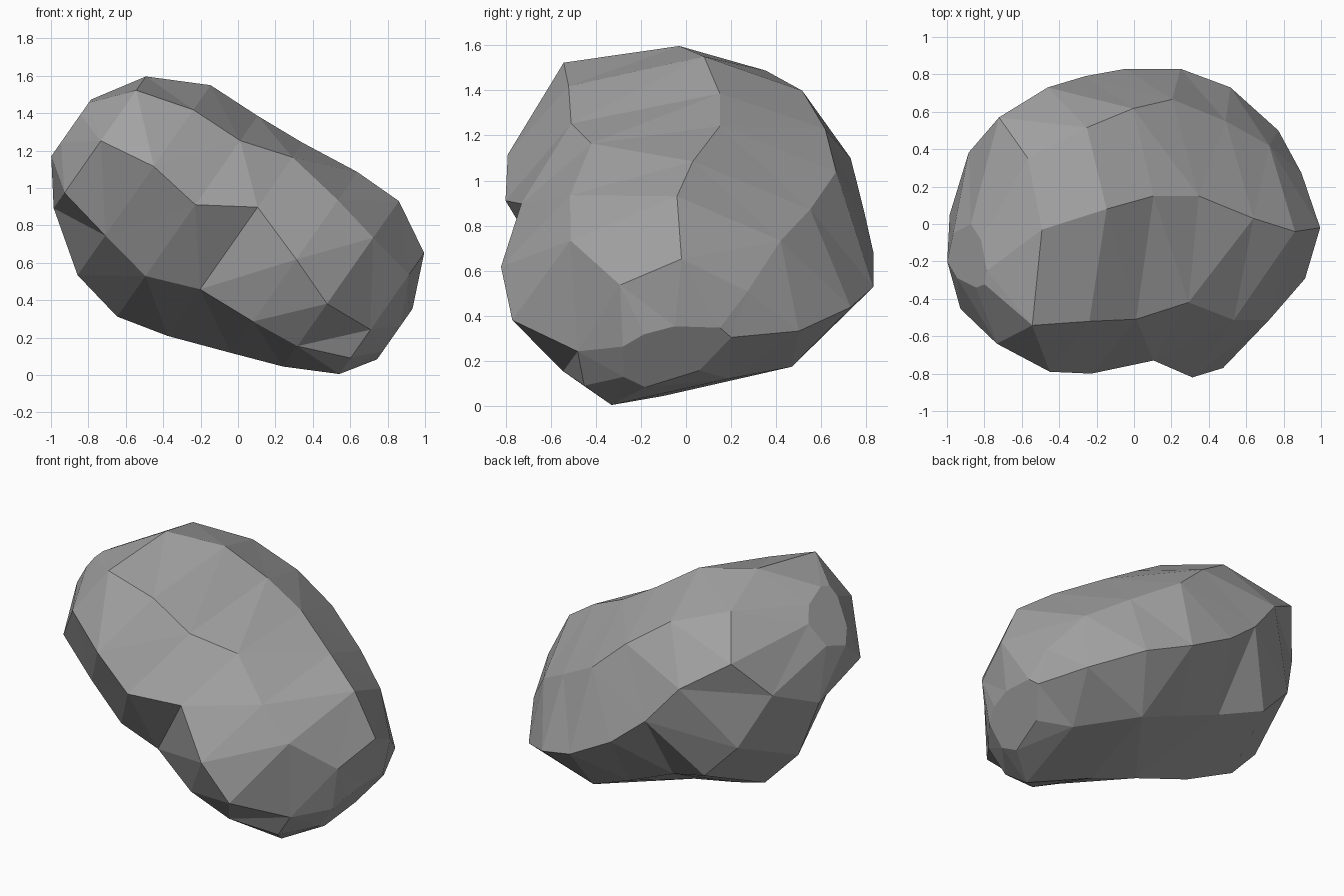
import bpy
import bmesh
import math
from mathutils import Vector, Matrix

# Remove the default cube only
default_cube = bpy.data.objects.get("Cube")
if default_cube:
    bpy.data.objects.remove(default_cube, do_unlink=True)

TILT = math.radians(35)
CENTRE_HEIGHT = 0.8

# Cross-sections along the boulder's long axis. Each has its position, the
# (depth, height) of its lowest, front, highest and back points, and the
# fullness of the four corners between them (a half is flat, more is rounder).
SECTIONS = [
    (-1.03, (-.20, -.27), (-.34, 0), (-.25, .10), (0, -.05),
     (.7, .7, .7, .7)),
    (-.86, (.05, -.49), (-.64, -.05), (-.03, .37), (.57, -.03),
     (.76, .80, .66, .62)),
    (-.55, (.08, -.71), (-.79, 0), (.08, .53), (.73, -.02),
     (.64, .69, .67, .68)),
    (-.25, (.12, -.77), (-.80, -.04), (.15, .54), (.79, -.10),
     (.65, .70, .72, .66)),
    (.03, (.03, -.70), (-.73, .14), (.15, .56), (.83, -.12),
     (.70, .67, .72, .57)),
    (.36, (-.03, -.58), (-.82, .03), (.03, .60), (.83, -.08),
     (.70, .65, .64, .60)),
    (.63, (-.10, -.48), (-.77, -.07), (-.04, .60), (.73, 0),
     (.65, .66, .59, .70)),
    (.90, (-.33, -.34), (-.48, -.05), (-.02, .45), (.50, .06),
     (.60, .78, .54, .70)),
    (1.02, (-.18, -.16), (-.28, .06), (-.05, .17), (.20, .11),
     (.7, .7, .7, .7)),
]


def section_outline(position, low, front, top, back, fullness):
    """Closed outline through the four main points and their corners."""
    middle = Vector(((low[0] + top[0]) / 2, (front[1] + back[1]) / 2))
    spokes = [Vector(point) - middle for point in (low, front, top, back)]
    outline = []
    for i, spoke in enumerate(spokes):
        corner = (spoke + spokes[(i + 1) % len(spokes)]) * fullness[i]
        outline += [middle + spoke, middle + corner]
    return [Vector((position, point.x, point.y)) for point in outline]


# Boulder: join the outlines into a closed skin
bm = bmesh.new()
rings = [[bm.verts.new(co) for co in section_outline(*section)]
         for section in SECTIONS]
for ring, following in zip(rings, rings[1:]):
    count = len(ring)
    for i in range(count):
        j = (i + 1) % count
        bm.faces.new((ring[i], ring[j], following[j], following[i]))
bm.faces.new(rings[0])
bm.faces.new(rings[-1])

# Split into flat triangular facets
bmesh.ops.recalc_face_normals(bm, faces=bm.faces[:])
bmesh.ops.triangulate(bm, faces=bm.faces[:], quad_method='SHORT_EDGE')
for face in bm.faces:
    face.smooth = False

# Tilt the long axis and raise the boulder onto the ground
bmesh.ops.rotate(bm, verts=bm.verts[:], cent=(0, 0, 0),
                 matrix=Matrix.Rotation(TILT, 3, 'Y'))
bmesh.ops.translate(bm, verts=bm.verts[:], vec=(0, 0, CENTRE_HEIGHT))

mesh = bpy.data.meshes.new("boulder")
bm.to_mesh(mesh)
bm.free()
boulder = bpy.data.objects.new("boulder", mesh)
bpy.context.collection.objects.link(boulder)

# Plain grey stone
stone = bpy.data.materials.new("grey_stone")
stone.use_nodes = True
colour = (.36, .36, .36, 1)
stone.diffuse_color = colour
for node in stone.node_tree.nodes:
    if node.type == 'BSDF_PRINCIPLED':
        node.inputs["Base Color"].default_value = colour
        node.inputs["Roughness"].default_value = .9
mesh.materials.append(stone)
